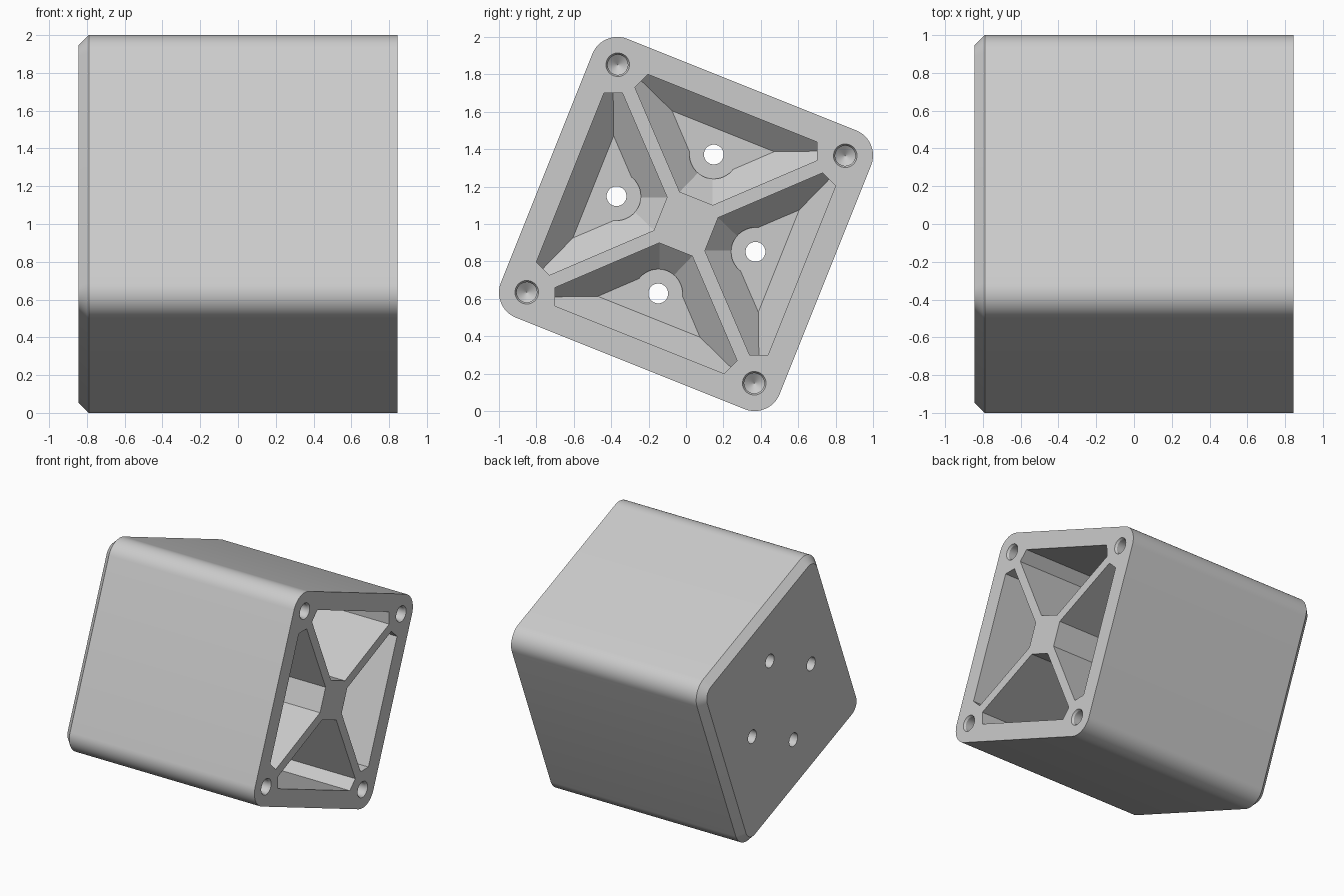
import bpy, bmesh, math
from mathutils import Matrix, Vector

cube = bpy.data.objects.get("Cube")
if cube:
    bpy.data.objects.remove(cube, do_unlink=True)

OPEN, BACK = 0.845, -0.845      # ends of the block along x
FLOOR = -0.68                   # bottom of the pockets
SLOPE = 0.133                   # sloped edge around each pocket floor
TILT = math.radians(21.8)

grey = bpy.data.materials.new("light_grey")
grey.use_nodes = True
grey.diffuse_color = (0.6, 0.6, 0.6, 1)
grey.node_tree.nodes["Principled BSDF"].inputs["Base Color"].default_value = (0.6, 0.6, 0.6, 1)


def loft(bm, rings):
    """Closed solid through rings of (x, [(u, v), ...])."""
    loops = [[bm.verts.new((x, u, v)) for u, v in pts] for x, pts in rings]
    n = len(loops[0])
    for a, b in zip(loops, loops[1:]):
        for i in range(n):
            j = (i + 1) % n
            bm.faces.new((a[i], a[j], b[j], b[i]))
    bm.faces.new(loops[0])
    bm.faces.new(loops[-1][::-1])


def circle(r, cu=0.0, cv=0.0, n=48):
    return [(cu + r * math.cos(math.tau * i / n), cv + r * math.sin(math.tau * i / n))
            for i in range(n)]


def rounded_square(c, r, seg=12):
    pts = []
    for q in range(4):
        mid = math.pi / 4 + q * math.pi / 2
        cu, cv = c * math.sqrt(2) * math.cos(mid), c * math.sqrt(2) * math.sin(mid)
        for i in range(seg + 1):
            t = mid - math.pi / 4 + i * math.pi / 2 / seg
            pts.append((cu + r * math.cos(t), cv + r * math.sin(t)))
    return pts


def make_object(name, bm):
    bmesh.ops.recalc_face_normals(bm, faces=bm.faces)
    mesh = bpy.data.meshes.new(name)
    bm.to_mesh(mesh)
    bm.free()
    mesh.materials.append(grey)
    obj = bpy.data.objects.new(name, mesh)
    bpy.context.scene.collection.objects.link(obj)
    return obj


def four_times(name, build):
    """Repeat a cutter on all four sides of the block."""
    whole = bmesh.new()
    for k in range(4):
        part = bmesh.new()
        build(part)
        part.transform(Matrix.Rotation(k * math.pi / 2, 4, 'X'))
        temp = bpy.data.meshes.new("temp")
        part.to_mesh(temp)
        part.free()
        whole.from_mesh(temp)
        bpy.data.meshes.remove(temp)
    return make_object(name, whole)


def pocket(bm):
    # straight walls, then a slope to the floor
    wide = [(-0.095, 0.147), (0.095, 0.147), (0.615, 0.667), (-0.615, 0.667)]
    small = [(-0.041, 0.28), (0.041, 0.28), (0.294, 0.534), (-0.294, 0.534)]
    loft(bm, [(OPEN + 0.1, wide), (FLOOR + SLOPE, wide), (FLOOR, small)])
    # clip the two sharp corners with upright planes
    for s in (-1, 1):
        cut = bmesh.ops.bisect_plane(
            bm, geom=bm.verts[:] + bm.edges[:] + bm.faces[:], dist=1e-5,
            plane_co=Vector((0, s * 0.525, 0.575)), plane_no=Vector((0, s * 0.924, 0.381)),
            clear_outer=True)
        edges = [e for e in cut["geom_cut"] if isinstance(e, bmesh.types.BMEdge)]
        bmesh.ops.contextual_create(bm, geom=edges)


def corner_hole(bm):
    at = (0.655, 0.655)
    loft(bm, [(x, circle(r, *at, 32)) for x, r in
              ((OPEN + 0.1, 0.063), (OPEN, 0.063), (OPEN - 0.015, 0.054),
               (0.4, 0.054), (0.36, 0.001))])


def screw_bore(bm):
    loft(bm, [(x, circle(r, 0, 0.4)) for x, r in
              ((BACK - 0.1, 0.053), (FLOOR, 0.053),
               (FLOOR, 0.13), (FLOOR + SLOPE + 0.05, 0.13))])


# Block with rounded long edges and a chamfered back
bm = bmesh.new()
loft(bm, [(OPEN, rounded_square(0.6578, 0.145)),
          (BACK + 0.055, rounded_square(0.6578, 0.145)),
          (BACK, rounded_square(0.6578, 0.09))])
block = make_object("hollow_block", bm)

# Pockets, corner holes and screw bores
for name, build in (("pocket_cutter", pocket), ("corner_hole_cutter", corner_hole),
                    ("screw_bore_cutter", screw_bore)):
    cutter = four_times(name, build)
    cutter.hide_render = True
    mod = block.modifiers.new(name, 'BOOLEAN')
    mod.operation = 'DIFFERENCE'
    mod.solver = 'EXACT'
    mod.object = cutter
    bpy.context.view_layer.objects.active = block
    bpy.ops.object.modifier_apply(modifier=mod.name)
    bpy.data.objects.remove(cutter, do_unlink=True)

# Tilt the block about its length and stand it on its edge
block.data.transform(Matrix.Translation((0, 0, 1)) @ Matrix.Rotation(-TILT, 4, 'X'))
for o in bpy.context.selected_objects:
    o.select_set(False)
block.select_set(True)
bpy.context.view_layer.objects.active = block
bpy.ops.object.shade_smooth_by_angle(angle=math.radians(30))
